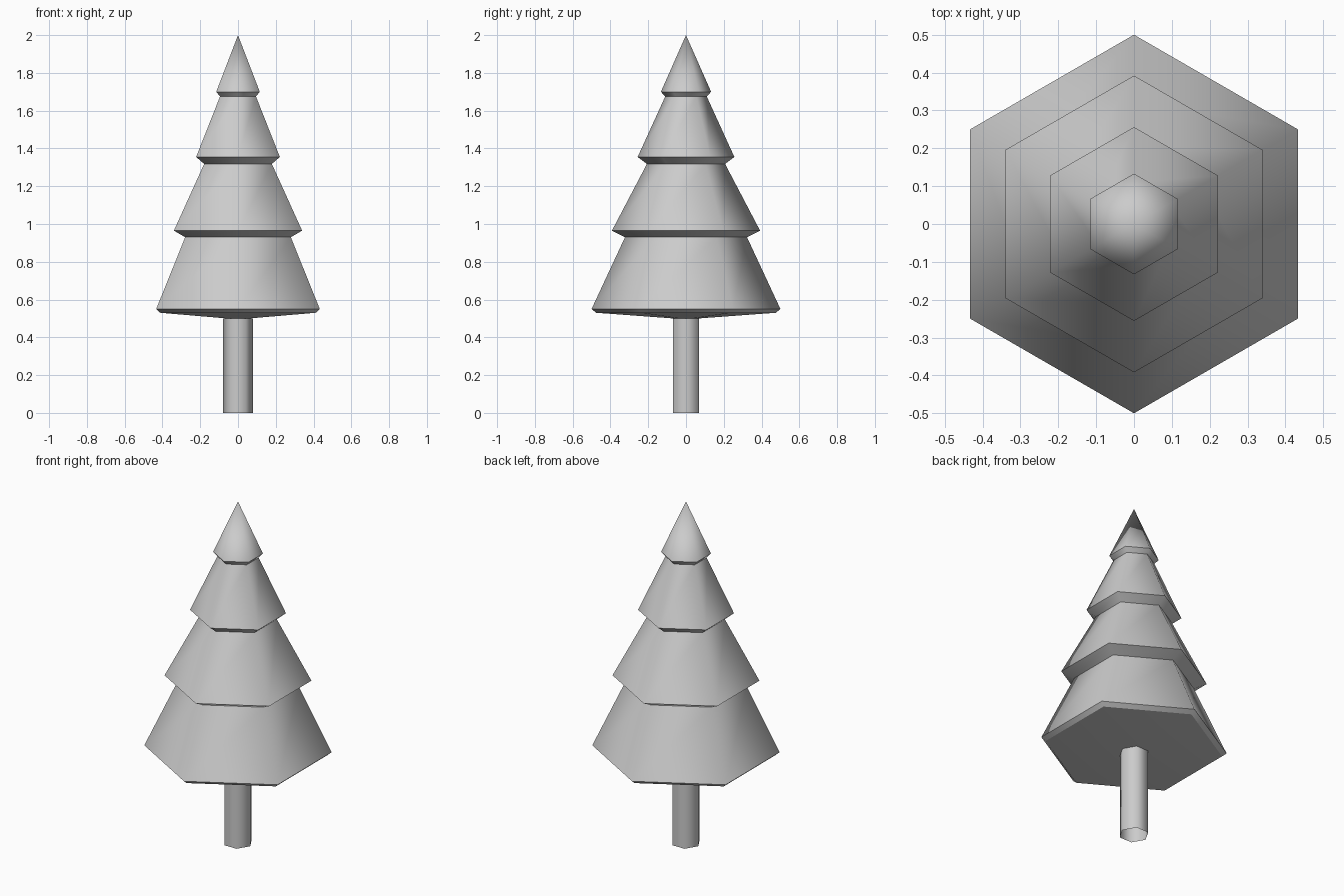
import bpy
import bmesh
from math import cos, sin, pi

cube = bpy.data.objects.get("Cube")
if cube:
    bpy.data.objects.remove(cube, do_unlink=True)

SIDES = 6

grey = bpy.data.materials.new("plain grey")
grey.use_nodes = True
colour = (0.6, 0.6, 0.6, 1)
grey.diffuse_color = colour
grey.node_tree.nodes["Principled BSDF"].inputs["Base Color"].default_value = colour


def lathe(name, profile, turn):
    """Spin (radius, z) points, bottom to top, into a six-sided skin.
    Rings stay sharp, lengthwise edges are smooth."""
    bm = bmesh.new()
    rings = []
    for r, z in profile:
        count = SIDES if r > 0 else 1
        rings.append([bm.verts.new((r * cos(turn + i * 2 * pi / SIDES),
                                    r * sin(turn + i * 2 * pi / SIDES), z))
                      for i in range(count)])
    for low, high in zip(rings, rings[1:]):
        for i in range(SIDES):
            j = (i + 1) % SIDES
            corners = [low[i % len(low)], low[j % len(low)],
                       high[j % len(high)], high[i % len(high)]]
            face = bm.faces.new(list(dict.fromkeys(corners)))
            face.smooth = True
    for ring in rings:
        if len(ring) > 1:
            for i in range(SIDES):
                bm.edges.get((ring[i], ring[(i + 1) % SIDES])).smooth = False
    mesh = bpy.data.meshes.new(name)
    bm.to_mesh(mesh)
    bm.free()
    mesh.materials.append(grey)
    obj = bpy.data.objects.new(name, mesh)
    bpy.context.collection.objects.link(obj)
    return obj


# Trunk: open hexagonal tube with corners on the x axis
lathe("trunk", [(0.08, 0), (0.08, 0.5)], 0)

# Foliage: shallow underside, four tiers with undercut rims, pointed tip
foliage = [
    (0, 0.495),
    (0.475, 0.53), (0.5, 0.55),
    (0.323, 0.93), (0.392, 0.965),
    (0.207, 1.318), (0.256, 1.355),
    (0.11, 1.675), (0.133, 1.70),
    (0, 2.0),
]
lathe("foliage", foliage, pi / 2)
